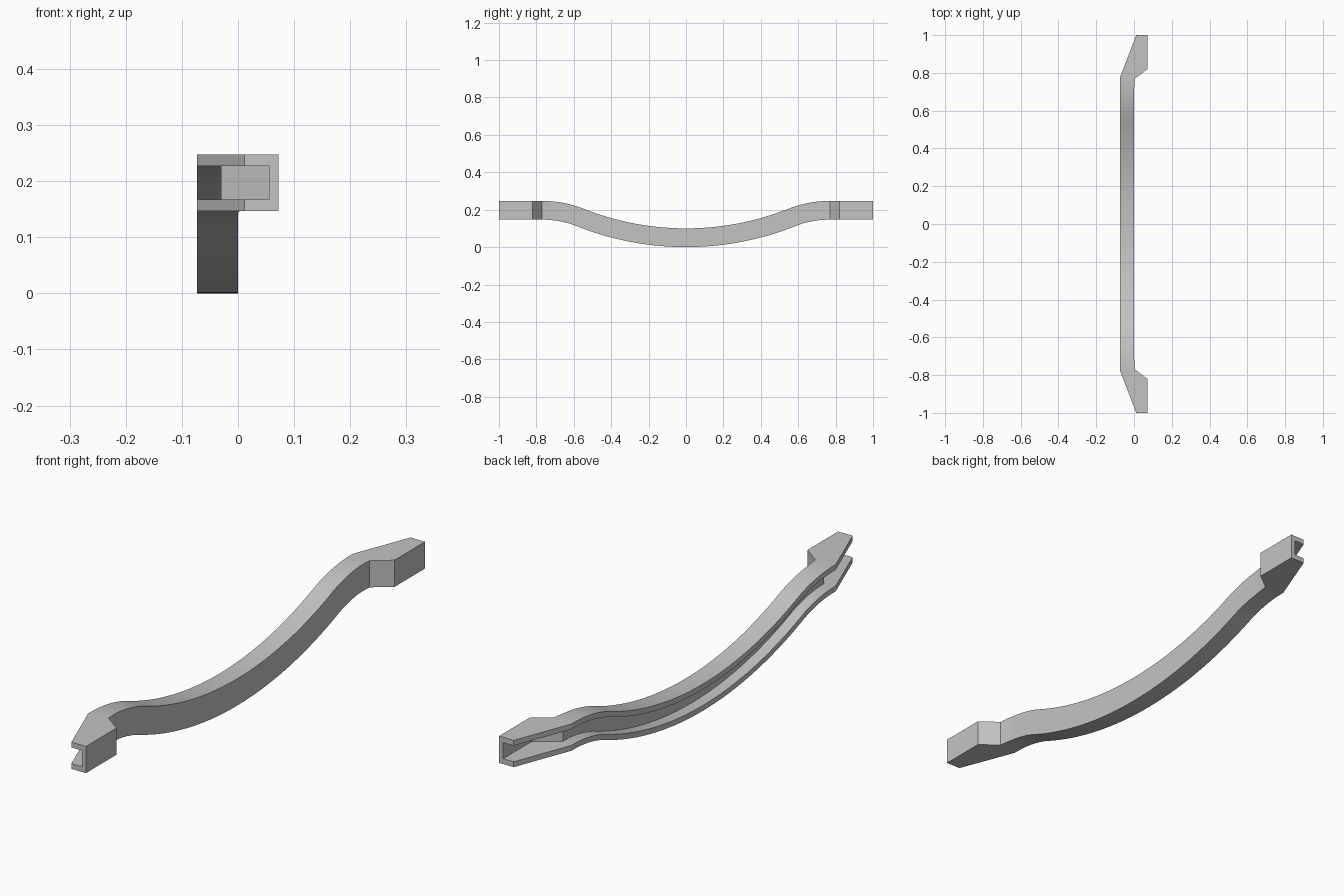
import bpy
import bmesh
import math

cube = bpy.data.objects.get("Cube")
if cube:
    bpy.data.objects.remove(cube)

grey = bpy.data.materials.new("plain_grey")
grey.use_nodes = True
colour = (0.55, 0.55, 0.55, 1)
grey.diffuse_color = colour
grey.node_tree.nodes["Principled BSDF"].inputs["Base Color"].default_value = colour

# Plan outlines as (distance from centre, x)
WEB_OUTER = [(0, 0), (0.71, 0), (0.77, 0.005), (0.82, 0.072), (1, 0.072)]
WEB_INNER = [(0, -0.03), (0.77, -0.03), (0.83, 0.055), (1, 0.055)]
OPEN_EDGE = [(0, -0.073), (0.78, -0.073), (1, 0.012)]

# Side curve: a long sagging arc meeting a short crown arc
SAG_R, CROWN_R, BEND_Y, FLAT_Z = 1.58, 0.518, 0.77, 0.147
BEND = math.asin(BEND_Y / (SAG_R + CROWN_R))
DEPTH, FLANGE = 0.1, 0.02


def plan(line, y):
    y = abs(y)
    for (y0, x0), (y1, x1) in zip(line, line[1:]):
        if y <= y1:
            return x0 + (x1 - x0) * (y - y0) / (y1 - y0)
    return line[-1][1]


def sag(t):
    return lambda d: ((SAG_R - d) * math.sin(t), SAG_R - (SAG_R - d) * math.cos(t))


def crown(t):
    return lambda d: (BEND_Y - (CROWN_R + d) * math.sin(t),
                      FLAT_Z - CROWN_R + (CROWN_R + d) * math.cos(t))


def flat(y):
    return lambda d: (y, FLAT_Z + d)


# Stations from the middle out to one end
half = [sag(BEND * i / 18) for i in range(19)]
half += [crown(BEND * (1 - i / 10)) for i in range(1, 11)]
half += [flat(y) for y in (0.78, 0.82, 0.83, 1)]
stations = [(s, -1) for s in reversed(half[1:])] + [(s, 1) for s in half]

# Channel section as (plan outline, height within the section)
SECTION = [(WEB_OUTER, 0), (WEB_OUTER, DEPTH), (OPEN_EDGE, DEPTH),
           (OPEN_EDGE, DEPTH - FLANGE), (WEB_INNER, DEPTH - FLANGE),
           (WEB_INNER, FLANGE), (OPEN_EDGE, FLANGE), (OPEN_EDGE, 0)]

bm = bmesh.new()
rings = []
for station, side in stations:
    ring = []
    for line, d in SECTION:
        y, z = station(d)
        ring.append(bm.verts.new((plan(line, y), side * y, z)))
    rings.append(ring)

# Skin the channel and close both ends
n = len(SECTION)
for a, b in zip(rings, rings[1:]):
    for i in range(n):
        j = (i + 1) % n
        bm.faces.new((a[i], a[j], b[j], b[i]))
for ring in (rings[0], rings[-1]):
    for part in ((0, 5, 6, 7), (0, 1, 4, 5), (1, 2, 3, 4)):
        bm.faces.new([ring[i] for i in part])
bmesh.ops.recalc_face_normals(bm, faces=bm.faces)

mesh = bpy.data.meshes.new("curved_channel_handle")
bm.to_mesh(mesh)
bm.free()
mesh.materials.append(grey)
handle = bpy.data.objects.new("curved_channel_handle", mesh)
bpy.context.collection.objects.link(handle)
bpy.context.view_layer.objects.active = handle
handle.select_set(True)
bpy.ops.object.shade_smooth_by_angle(angle=math.radians(15))
